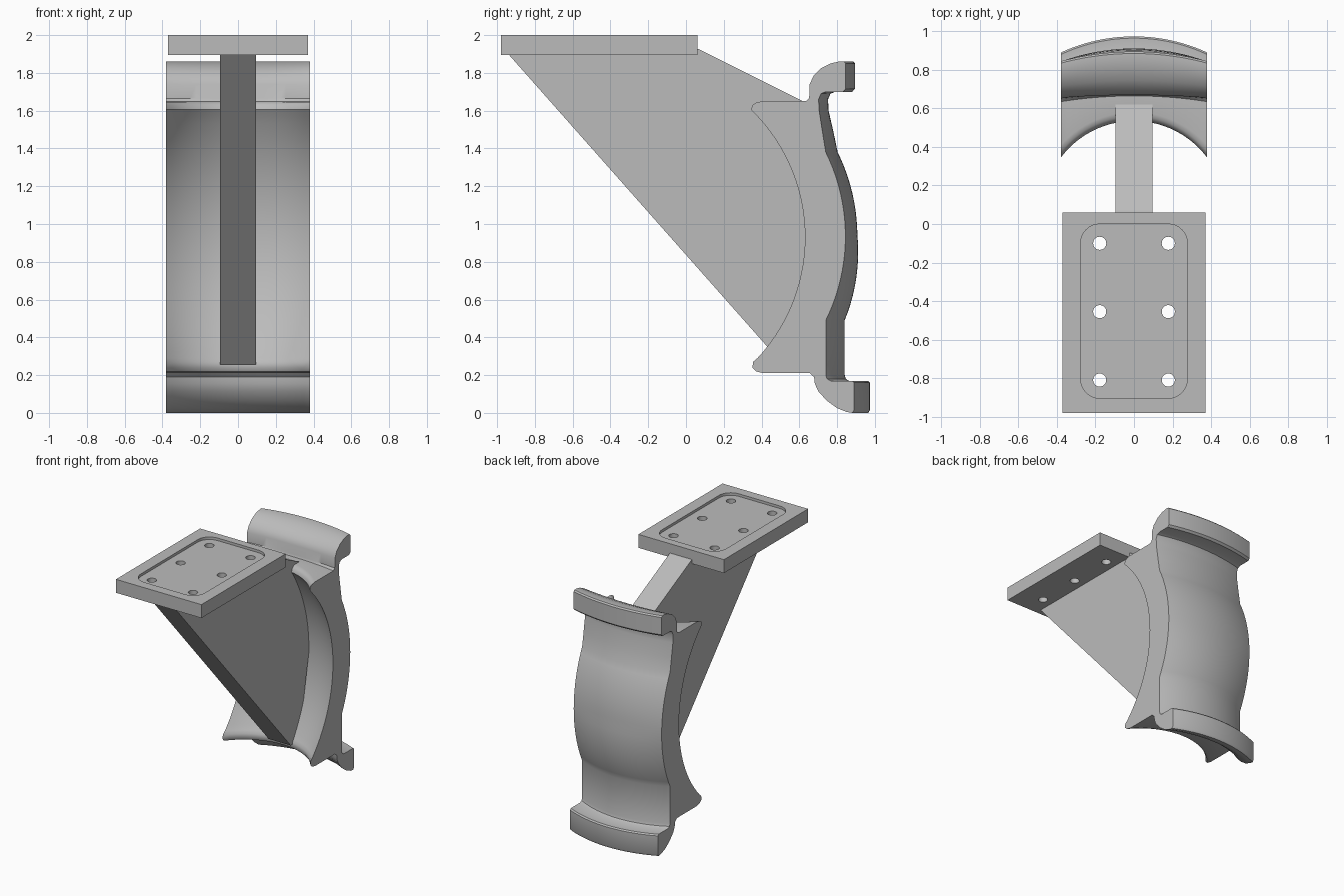
import bpy, bmesh
from math import sin, cos, pi, sqrt, radians, asin

cube = bpy.data.objects.get("Cube")
if cube:
    bpy.data.objects.remove(cube)

grey = bpy.data.materials.new("plain grey")
grey.use_nodes = True
GREY = (0.5, 0.5, 0.5, 1)
grey.diffuse_color = GREY
grey.node_tree.nodes["Principled BSDF"].inputs["Base Color"].default_value = GREY


def finish(name, bm):
    bmesh.ops.recalc_face_normals(bm, faces=bm.faces)
    mesh = bpy.data.meshes.new(name)
    bm.to_mesh(mesh)
    bm.free()
    mesh.materials.append(grey)
    obj = bpy.data.objects.new(name, mesh)
    bpy.context.scene.collection.objects.link(obj)
    return obj


def loft(name, rings):
    """Skin a list of closed rings and cap both ends."""
    bm = bmesh.new()
    rows = [[bm.verts.new(p) for p in ring] for ring in rings]
    n = len(rows[0])
    for a, b in zip(rows, rows[1:]):
        for i in range(n):
            j = (i + 1) % n
            bm.faces.new((a[i], a[j], b[j], b[i]))
    bm.faces.new(rows[0])
    bm.faces.new(rows[-1])
    return finish(name, bm)


def smooth(obj, angle=35):
    bpy.ops.object.select_all(action='DESELECT')
    obj.select_set(True)
    bpy.context.view_layer.objects.active = obj
    bpy.ops.object.shade_smooth_by_angle(angle=radians(angle))


def arc(cy, cz, r, z0, z1, steps):
    """Points (y, z) on a circle, from height z0 to z1."""
    a0, a1 = asin((z0 - cz) / r), asin((z1 - cz) / r)
    angles = [a0 + (a1 - a0) * i / steps for i in range(steps + 1)]
    return [(cy + r * cos(a), cz + r * sin(a)) for a in angles]


# Curved saddle: side profile swept across the width with a bowed plan
HALF = 0.38
AXIS_Y = 0.07


def bow(y):
    return sqrt((y - AXIS_Y) ** 2 + HALF ** 2) - (y - AXIS_Y)


profile = [(y, z, bow(y)) for y, z in arc(-0.31, 0.93, 0.94, 0.29, 1.57, 28)]
# upper lip and hooked upper flange, each point with its own bow
profile += [(0.345, 1.605, 0.19), (0.352, 1.63, 0.19), (0.375, 1.645, 0.185),
            (0.41, 1.65, 0.17), (0.635, 1.65, 0.03), (0.652, 1.665, 0.02),
            (0.655, 1.74, 0.015), (0.675, 1.785, 0.02), (0.715, 1.825, 0.03),
            (0.765, 1.85, 0.04), (0.81, 1.86, 0.045), (0.835, 1.86, 0.05),
            (0.845, 1.85, 0.05), (0.845, 1.715, 0.05), (0.83, 1.70, 0.05),
            (0.74, 1.70, 0.05), (0.715, 1.69, 0.05), (0.702, 1.66, 0.05),
            (0.705, 1.60, 0.05), (0.722, 1.49, 0.058)]
# bulging back
profile += [(y, z, 0.063 + 0.037 * max(0, (0.95 - z) / 0.46))
            for y, z in arc(-0.16, 0.935, 1.004, 1.38, 0.49, 20)]
# lower wall, lower flange and lower lip
profile += [(y, z, bow(y)) for y, z in (
    (0.74, 0.20), (0.747, 0.18), (0.765, 0.17), (0.88, 0.17), (0.89, 0.16),
    (0.89, 0.015), (0.88, 0.0), (0.85, 0.005), (0.80, 0.025), (0.745, 0.065),
    (0.70, 0.115), (0.682, 0.155), (0.678, 0.19), (0.655, 0.21), (0.41, 0.21),
    (0.37, 0.22), (0.352, 0.24), (0.355, 0.27))]

COLS = 24
rings = []
for i in range(COLS + 1):
    x = HALF * (2 * i / COLS - 1)
    ring = []
    for y, z, d in profile:
        r = (HALF ** 2 + d ** 2) / (2 * d)
        ring.append((x, y + d - r + sqrt(r * r - x * x), z))
    rings.append(ring)
smooth(loft("curved_saddle", rings))

# Triangular web joining plate and saddle
web = [(-0.95, 1.91), (0.05, 1.93), (0.07, 1.925), (0.62, 1.65), (0.67, 1.59),
       (0.75, 0.95), (0.62, 0.26), (0.515, 0.255)]
loft("support_web", [[(x, y, z) for y, z in web] for x in (-0.095, 0.095)])


# Mounting plate with shallow tray and six through holes
def slab(name, x0, x1, y0, y1, z0, z1, radius=0.0):
    pts = []
    for k, (cx, cy) in enumerate(((x1, y1), (x0, y1), (x0, y0), (x1, y0))):
        sx, sy = (1 if cx == x1 else -1), (1 if cy == y1 else -1)
        for s in range(9 if radius else 1):
            a = (k + s / 8) * pi / 2
            pts.append((cx - sx * radius + radius * cos(a),
                        cy - sy * radius + radius * sin(a)))
    return loft(name, [[(x, y, z) for x, y in pts] for z in (z0, z1)])


plate = slab("mounting_plate", -0.37, 0.37, -0.98, 0.06, 1.895, 2.0)
cutters = [slab("tray_cutter", -0.277, 0.277, -0.905, 0.0, 1.98, 2.1, 0.1)]
for x in (-0.178, 0.178):
    for y in (-0.10, -0.455, -0.81):
        circle = [(x + 0.034 * cos(a * pi / 16), y + 0.034 * sin(a * pi / 16))
                  for a in range(32)]
        cutters.append(loft("hole_cutter", [[(px, py, z) for px, py in circle]
                                            for z in (1.8, 2.2)]))
for cutter in cutters:
    mod = plate.modifiers.new("cut", 'BOOLEAN')
    mod.operation = 'DIFFERENCE'
    mod.solver = 'EXACT'
    mod.object = cutter
bpy.context.view_layer.update()
bpy.ops.object.select_all(action='DESELECT')
plate.select_set(True)
bpy.context.view_layer.objects.active = plate
for mod in list(plate.modifiers):
    bpy.ops.object.modifier_apply(modifier=mod.name)
for cutter in cutters:
    bpy.data.objects.remove(cutter)
smooth(plate, 30)
